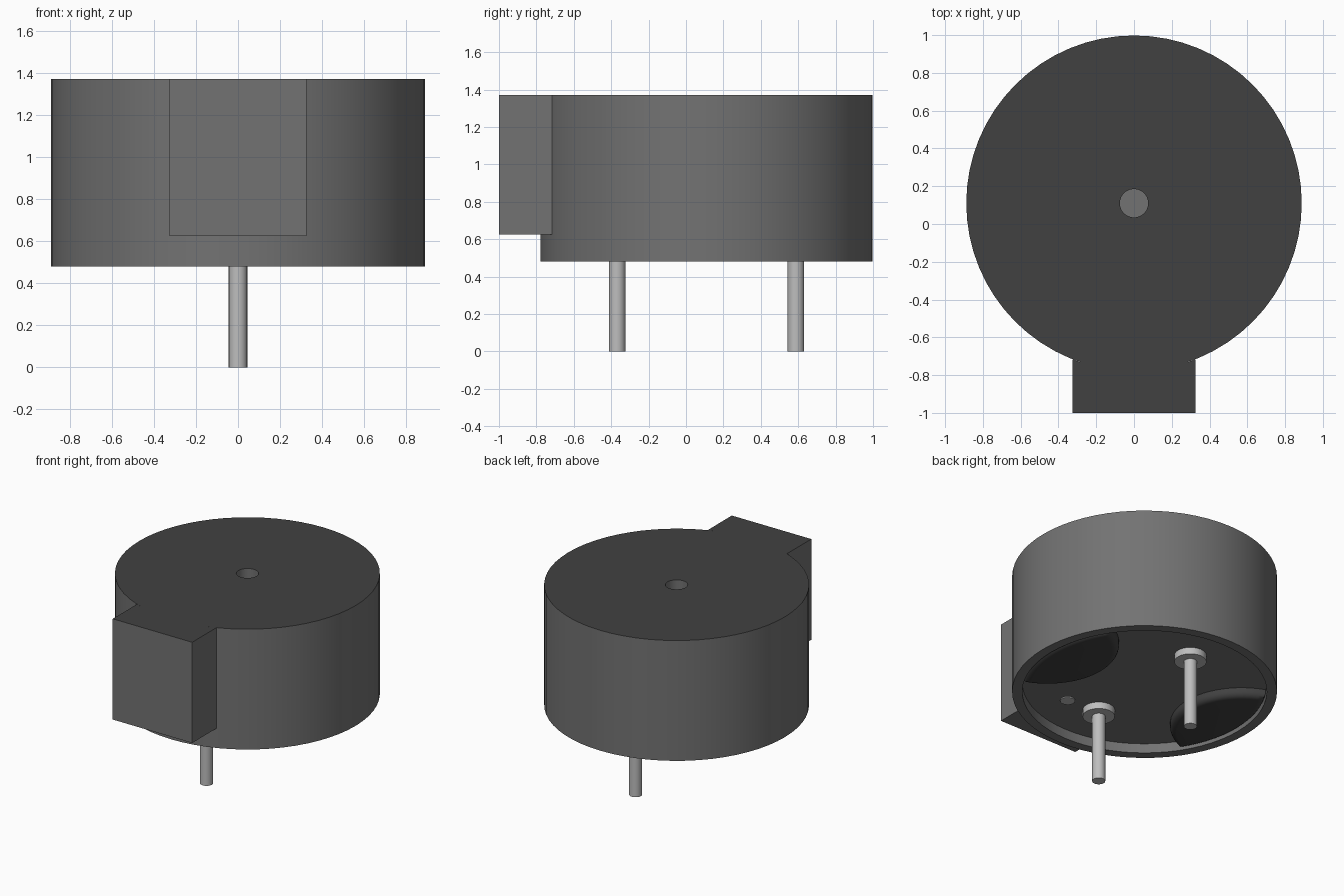
import bpy, bmesh, math
from mathutils import Matrix

cube = bpy.data.objects.get("Cube")
if cube:
    bpy.data.objects.remove(cube, do_unlink=True)

CY = 0.11            # y of the round housing's axis
R, R_IN = 0.888, 0.82
TOP, BASE, FLOOR = 1.37, 0.48, 0.55
SEGS = 64


def material(name, value):
    m = bpy.data.materials.new(name)
    m.use_nodes = True
    col = (value, value, value, 1)
    m.diffuse_color = col
    m.node_tree.nodes["Principled BSDF"].inputs["Base Color"].default_value = col
    return m


GREY = material("housing_grey", 0.171)
DARK = material("dark_grey", 0.053)
METAL = material("pin_metal", 0.514)


def finish(bm, name, mats, loc=(0, CY, 0)):
    bmesh.ops.recalc_face_normals(bm, faces=bm.faces)
    for f in bm.faces:
        f.smooth = True
    mesh = bpy.data.meshes.new(name)
    bm.to_mesh(mesh)
    bm.free()
    mesh.set_sharp_from_angle(angle=math.radians(35))
    for m in mats:
        mesh.materials.append(m)
    obj = bpy.data.objects.new(name, mesh)
    obj.location = loc
    bpy.context.collection.objects.link(obj)
    return obj


def lathe(name, profile, mats, segs, loc=(0, CY, 0)):
    """Revolve (radius, z) points around z."""
    bm = bmesh.new()
    verts = [bm.verts.new((r, 0, z)) for r, z in profile]
    edges = [bm.edges.new(p) for p in zip(verts, verts[1:])]
    bmesh.ops.spin(bm, geom=verts + edges, cent=(0, 0, 0), axis=(0, 0, 1),
                   angle=2 * math.pi, steps=segs, use_merge=True)
    bmesh.ops.remove_doubles(bm, verts=bm.verts, dist=1e-5)
    darken_top(bm)
    return finish(bm, name, mats, loc)


def prism(outline, z0, z1):
    bm = bmesh.new()
    face = bm.faces.new([bm.verts.new((x, y, z0)) for x, y in outline])
    ext = bmesh.ops.extrude_face_region(bm, geom=[face], use_keep_orig=True)
    top = [v for v in ext["geom"] if isinstance(v, bmesh.types.BMVert)]
    bmesh.ops.translate(bm, verts=top, vec=(0, 0, z1 - z0))
    return bm


def darken_top(bm):
    """Use the second material on faces lying in the top plane."""
    for f in bm.faces:
        if all(abs(v.co.z - TOP) < 1e-4 for v in f.verts):
            f.material_index = 1


# Round housing with sound hole above and shallow recess below
lathe("housing", [(0, 1.17), (0.075, 1.17), (0.075, TOP), (R, TOP), (R, BASE),
                  (R_IN, BASE), (R_IN, FLOOR), (0, FLOOR)], [GREY, DARK], SEGS)

# Front block, its back following the housing wall
W = 0.325
end = math.asin(W / R)
step = 2 * math.pi / SEGS
angles = [end] + [i * step for i in range(3, -4, -1)] + [-end]
outline = [(-W, -1 - CY), (W, -1 - CY)]
outline += [(R * math.sin(a), -R * math.cos(a)) for a in angles]
bm = prism(outline, 0.625, TOP)
darken_top(bm)
finish(bm, "front_block", [GREY, DARK])

# Rounded sealant blobs at both sides of the recess
BX, BR, WALL = 0.85, 0.48, R_IN - 0.002
half = math.acos((BX**2 + WALL**2 - BR**2) / (2 * BX * WALL))
inner = math.acos((BX**2 + BR**2 - WALL**2) / (2 * BX * BR))
for side, name in ((1, "left_sealant"), (-1, "right_sealant")):
    n = 24
    pts = [(BX - BR * math.cos(t), BR * math.sin(t))
           for t in (-inner + 2 * inner * i / n for i in range(n + 1))]
    pts += [(WALL * math.cos(t), WALL * math.sin(t))
            for t in (half - 2 * half * i / n for i in range(1, n))]
    bm = prism(pts, BASE + 0.005, FLOOR + 0.01)
    low = [e for e in bm.edges if all(v.co.z < BASE + 0.01 for v in e.verts)]
    bmesh.ops.bevel(bm, geom=low, offset=0.05, segments=5, profile=0.5,
                    affect='EDGES', clamp_overlap=True)
    if side < 0:
        bmesh.ops.rotate(bm, verts=bm.verts, cent=(0, 0, 0),
                         matrix=Matrix.Rotation(math.pi, 3, 'Z'))
    finish(bm, name, [DARK])

# Two contact pins, each with a collar against the recess floor
for y, name in ((-0.478, "front_pin"), (0.478, "back_pin")):
    lathe(name, [(0, FLOOR), (0.108, FLOOR), (0.108, 0.50), (0.044, 0.50),
                 (0.044, 0), (0, 0)], [METAL], 24, (0, CY + y, 0))

# Small metal dot on the recess floor
lathe("contact_dot", [(0, FLOOR), (0.05, FLOOR), (0.05, FLOOR - 0.008),
                      (0, FLOOR - 0.008)], [METAL], 20, (0.245, -0.40, 0))
